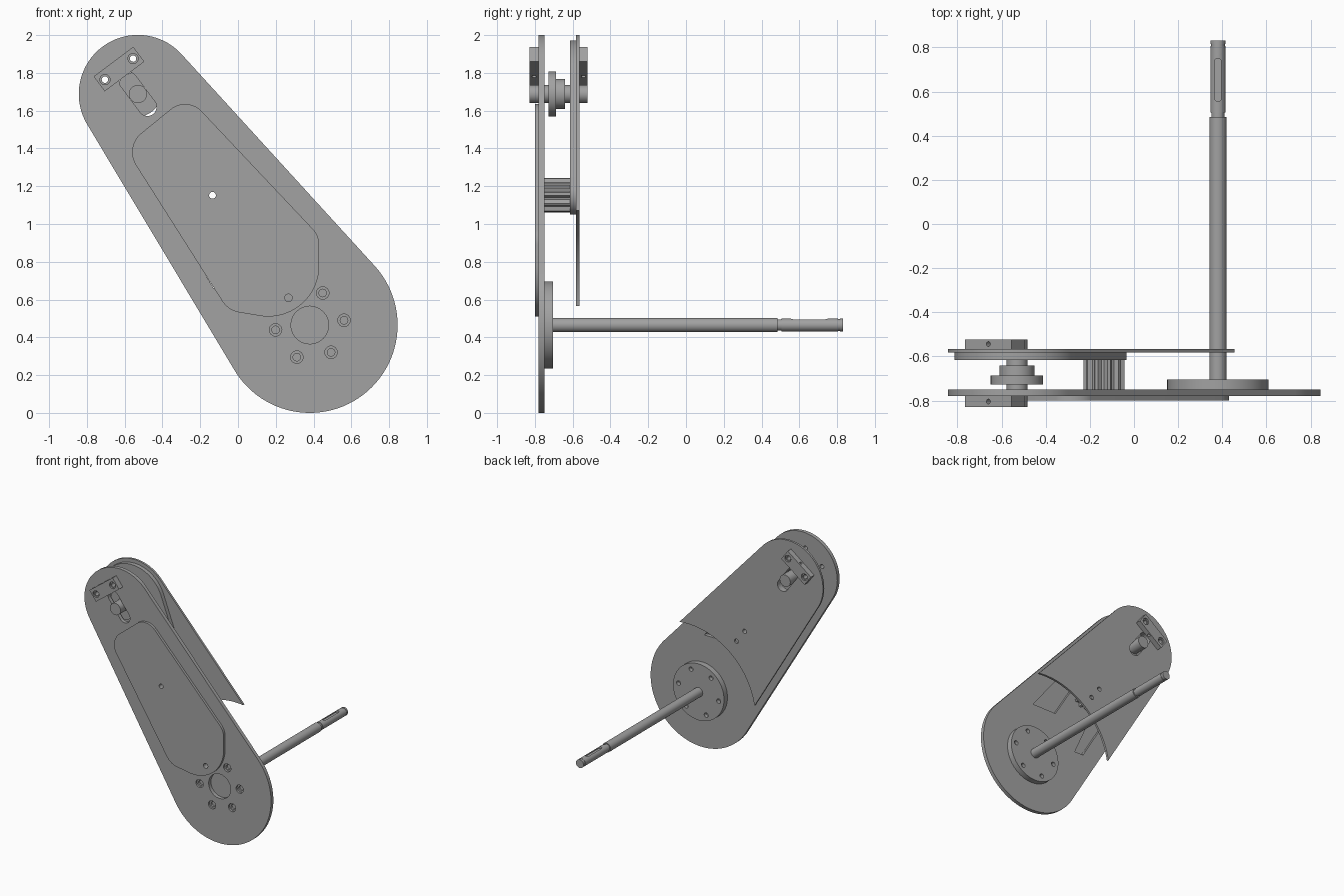
import bpy, bmesh, math
from mathutils import Vector

cube = bpy.data.objects.get("Cube")
if cube:
    bpy.data.objects.remove(cube, do_unlink=True)

grey = bpy.data.materials.new("plain_grey")
grey.use_nodes = True
tone = (0.36, 0.36, 0.36, 1)
grey.diffuse_color = tone
grey.node_tree.nodes["Principled BSDF"].inputs["Base Color"].default_value = tone

HUB = Vector((0.38, 0.465))       # drive shaft centre in (x, z)
PIN = Vector((-0.53, 1.688))      # roller pin centre
POST = Vector((-0.135, 1.152))    # standoff centre
AXIS = (HUB - PIN).normalized()
SIDE = Vector((-AXIS.y, AXIS.x))


def circle(c, r, n=48):
    return [Vector((c[0] + r * math.cos(2 * math.pi * i / n),
                    c[1] + r * math.sin(2 * math.pi * i / n))) for i in range(n)]


def hull(*discs):
    """Convex outline around discs given as (centre, radius)."""
    pts = sorted({(round(p.x, 5), round(p.y, 5)) for c, r in discs for p in circle(c, r, 96)})

    def chain(seq):
        out = []
        for p in seq:
            while len(out) > 1 and ((out[-1][0] - out[-2][0]) * (p[1] - out[-2][1])
                                    - (out[-1][1] - out[-2][1]) * (p[0] - out[-2][0])) <= 1e-9:
                out.pop()
            out.append(p)
        return out[:-1]
    return chain(pts) + chain(pts[::-1])


def prism(name, outline, y0, y1):
    """Extrude an (x, z) outline along y."""
    bm = bmesh.new()
    face = bm.faces.new([bm.verts.new((p[0], y0, p[1])) for p in outline])
    new = bmesh.ops.extrude_face_region(bm, geom=[face])["geom"]
    bmesh.ops.translate(bm, vec=(0, y1 - y0, 0),
                        verts=[v for v in new if isinstance(v, bmesh.types.BMVert)])
    bmesh.ops.recalc_face_normals(bm, faces=bm.faces)
    mesh = bpy.data.meshes.new(name)
    bm.to_mesh(mesh)
    bm.free()
    mesh.materials.append(grey)
    obj = bpy.data.objects.new(name, mesh)
    bpy.context.collection.objects.link(obj)
    return obj


def rod(name, c, r, y0, y1, n=48):
    return prism(name, circle(c, r, n), y0, y1)


def drill(c, r, y0=-1, y1=1):
    return rod("cutter", c, r, y0, y1, 24)


def cut(obj, cutters):
    """Subtract the cutters, bake the result and remove them."""
    for c in cutters:
        c.hide_render = True
        mod = obj.modifiers.new("cut", "BOOLEAN")
        mod.operation, mod.solver, mod.object = "DIFFERENCE", "EXACT", c
    bpy.context.view_layer.update()
    dg = bpy.context.evaluated_depsgraph_get()
    mesh = bpy.data.meshes.new_from_object(obj.evaluated_get(dg))
    obj.modifiers.clear()
    obj.data = mesh
    for c in cutters:
        bpy.data.objects.remove(c, do_unlink=True)


def slot():
    return prism("cutter", hull((PIN + AXIS * 0.085, 0.048), (PIN - AXIS * 0.085, 0.048)), -1, 1)


CLAMP = Vector((-0.63, 1.82))
ALONG = Vector((0.8, 0.6))
ACROSS = Vector((-0.6, 0.8))
clamp_holes = [CLAMP + ALONG * s * 0.093 for s in (-1, 1)]
bolts = [HUB + Vector((math.cos(a), math.sin(a))) * 0.183
         for a in (math.radians(8 + 60 * i) for i in range(6))]

# Front plate with adjusting slot, hub opening, counterbored bolts and two windows
front_plate = prism("front_plate", hull((PIN, 0.313), (HUB, 0.465)), -0.78, -0.75)
right_window = [(0.36, 0.92), (0.14, 0.92), (-0.09, 1.3), (0.06, 1.3)]
left_window = [(-0.13, 0.66), (-0.05, 0.66), (-0.28, 1.18), (-0.44, 1.18)]
cutters = [slot(), drill(HUB, 0.1), drill(POST, 0.018)]
cutters += [drill(c, 0.017) for c in clamp_holes]
cutters += [drill(b, 0.02) for b in bolts]
cutters += [drill(b, 0.033, -0.8, -0.765) for i, b in enumerate(bolts) if i != 2]
cutters += [prism("cutter", w, -1, 0) for w in (right_window, left_window)]
cut(front_plate, cutters)

# Thin cover on the front plate
cover = prism("front_cover", hull(((-0.28, 1.515), 0.12), ((-0.43, 1.38), 0.13),
                                  ((0.31, 0.89), 0.12), ((0.16, 0.78), 0.27),
                                  ((0.03, 0.665), 0.135)), -0.80, -0.78)
cut(cover, [drill(POST, 0.018), drill(bolts[2], 0.02)])

# Rear plate, cut back in an arc around the shaft
rear_plate = prism("rear_plate", hull((PIN, 0.313), (HUB, 0.465)), -0.582, -0.565)
cut(rear_plate, [rod("cutter", HUB, 0.612, -1, 1, 128), slot(), drill(POST, 0.018),
                 drill(POST + AXIS * 0.125, 0.018)] + [drill(c, 0.017) for c in clamp_holes])

# Stiffener inside the rear plate
stiffener = prism("rear_stiffener", hull((PIN, 0.283), (POST, 0.102)), -0.615, -0.582)
cut(stiffener, [slot(), drill(POST, 0.018)] + [drill(c, 0.017) for c in clamp_holes])

# Fluted standoff between the plates
flutes = []
for i in range(40):
    a = 2 * math.pi * i / 40
    r = 0.075 if i % 4 in (2, 3) else 0.093
    flutes.append(POST + Vector((math.cos(a), math.sin(a))) * r)
standoff = prism("standoff", flutes, -0.75, -0.615)
cut(standoff, [drill(POST, 0.018)])

# Roller pin, rollers and the pair of clamp blocks
rod("roller_pin", PIN, 0.048, -0.828, -0.522)
rod("large_roller", PIN, 0.119, -0.727, -0.687, 64)
rod("small_roller", PIN, 0.08, -0.687, -0.64, 64)
for name, y0, y1, outer in (("front_clamp", -0.828, -0.78, -0.828), ("rear_clamp", -0.565, -0.522, -0.522)):
    box = [CLAMP + ALONG * a * 0.131 + ACROSS * b * 0.049
           for a, b in ((-1, -1), (1, -1), (1, 1), (-1, 1))]
    clamp = prism(name, box, y0, y1)
    screw = rod("cutter", (0, 0), 0.011, -0.2, 0.2, 16)
    screw.rotation_mode = "QUATERNION"
    screw.rotation_quaternion = Vector((0, 1, 0)).rotation_difference(Vector((ACROSS.x, 0, ACROSS.y)))
    screw.location = (CLAMP.x, (y0 + y1) / 2, CLAMP.y)
    cut(clamp, [screw] + [drill(c, 0.017) for c in clamp_holes]
        + [drill(c, 0.027, outer - 0.012, outer + 0.012) for c in clamp_holes])

# Hub flange with blind bolt holes at the back
flange = rod("hub_flange", HUB, 0.23, -0.75, -0.705, 80)
cut(flange, [drill(b, 0.018, -0.735, -0.6) for b in bolts])

# Drive shaft with a stepped, grooved and keyed end
rod("shaft_body", HUB, 0.038, -0.705, 0.485)
rod("shaft_groove", HUB, 0.03, 0.485, 0.505)
shaft_end = rod("shaft_end", HUB, 0.034, 0.505, 0.805)
keyway = prism("cutter", [(x, y) for x, y in hull(((0.38, 0.57), 0.015), ((0.38, 0.735), 0.015))],
               0.485, 0.56)
for v in keyway.data.vertices:
    v.co.y, v.co.z = v.co.z, v.co.y
keyway.data.flip_normals()
cut(shaft_end, [keyway])
rod("shaft_neck", HUB, 0.031, 0.805, 0.815)
rod("shaft_tip", HUB, 0.034, 0.815, 0.83)

# Smooth the round walls, keep the edges sharp
bpy.ops.object.select_all(action="DESELECT")
for obj in bpy.context.collection.objects:
    if obj.type == "MESH" and obj.data.materials and obj.data.materials[0] == grey:
        obj.select_set(True)
        bpy.context.view_layer.objects.active = obj
bpy.ops.object.shade_smooth_by_angle(angle=math.radians(30))
